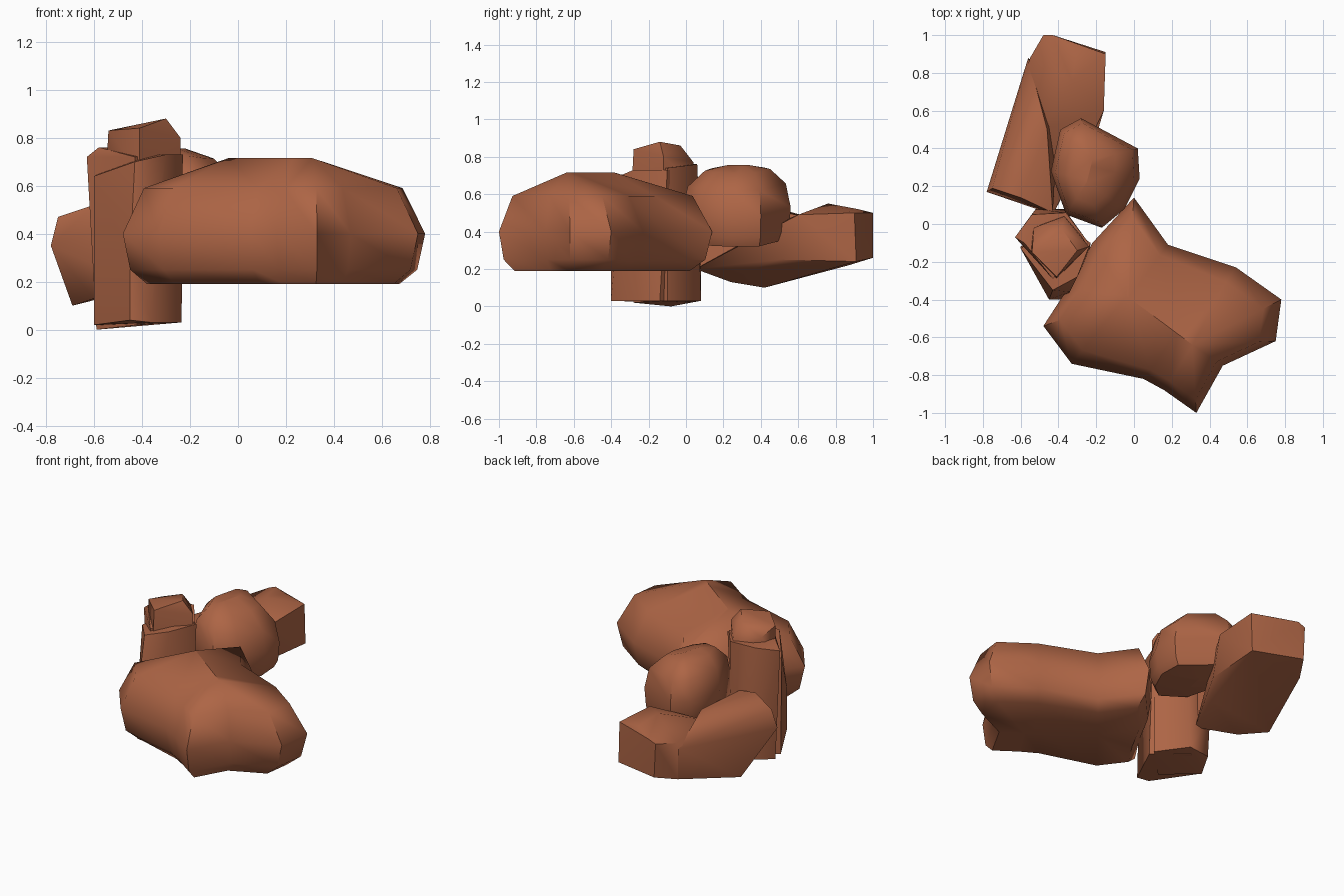
import bpy
import bmesh
from math import radians
from mathutils import Vector
from mathutils.geometry import intersect_point_line

default_cube = bpy.data.objects.get("Cube")
if default_cube:
    bpy.data.objects.remove(default_cube, do_unlink=True)

# Single red clay stone colour
clay = bpy.data.materials.new("red clay stone")
clay.use_nodes = True
clay_colour = (.42, .13, .06, 1)
clay.diffuse_color = clay_colour
shader = next(n for n in clay.node_tree.nodes if n.type == 'BSDF_PRINCIPLED')
shader.inputs["Base Color"].default_value = clay_colour
shader.inputs["Roughness"].default_value = .9


def finish(name, bm):
    """Turn a bmesh into a shaded stone object."""
    bmesh.ops.recalc_face_normals(bm, faces=bm.faces)
    mesh = bpy.data.meshes.new(name)
    bm.to_mesh(mesh)
    bm.free()
    mesh.materials.append(clay)
    stone = bpy.data.objects.new(name, mesh)
    bpy.context.collection.objects.link(stone)
    bpy.ops.object.select_all(action='DESELECT')
    stone.select_set(True)
    bpy.context.view_layer.objects.active = stone
    bpy.ops.object.shade_smooth_by_angle(angle=radians(52))
    return stone


def layered_stone(name, outline, spine, layers, lean=0):
    """Stack plan outlines shrunk towards a spine line; scale 0 closes the ends.

    Lean lowers the stone towards its left side."""
    bm = bmesh.new()
    start, end = (Vector(p) for p in spine)
    rings = []
    for scale, height in layers:
        ring = []
        for corner in outline:
            along = intersect_point_line(Vector(corner), start, end)[1]
            core = start.lerp(end, min(max(along, 0), 1))
            offset = (Vector(corner) - core) * scale
            flat = core + offset
            ring.append(bm.verts.new((flat.x, flat.y, height - lean * offset.x)))
        rings.append(ring)
    count = len(outline)
    for low, high in zip(rings, rings[1:]):
        for i in range(count):
            j = (i + 1) % count
            bm.faces.new((low[i], low[j], high[j], high[i]))
    bmesh.ops.remove_doubles(bm, verts=bm.verts, dist=.001)
    return finish(name, bm)


def hull_stone(name, points):
    """Wrap a chipped convex stone around a few corner points."""
    bm = bmesh.new()
    for point in points:
        bm.verts.new(point)
    bmesh.ops.convex_hull(bm, input=bm.verts)
    loose = [v for v in bm.verts if not v.link_faces]
    bmesh.ops.delete(bm, geom=loose, context='VERTS')
    return finish(name, bm)


# Wide boulder with pointed lobes at the front
boulder_plan = [(0, .14), (.18, -.11), (.54, -.23), (.78, -.4), (.75, -.62),
                (.47, -.75), (.33, -1), (.16, -.88), (.05, -.82),
                (-.33, -.74), (-.48, -.54), (-.35, -.34), (-.22, -.1)]
layered_stone("front_boulder", boulder_plan, [(-.04, -.38), (.31, -.64)],
              [(0, .19), (.77, .19), (.93, .25), (1, .4), (.8, .59), (0, .715)])

# Rounded stone in the middle
round_plan = [(-.28, .56), (.02, .4), (.03, .24), (-.05, .08),
              (-.17, -.02), (-.36, .05), (-.44, .28), (-.39, .5)]
layered_stone("round_stone", round_plan, [(-.25, .22), (-.22, .34)],
              [(0, .33), (.86, .35), (.96, .4), (1, .52), (.88, .65),
               (.5, .73), (0, .755)], lean=.14)

# Upright pillar: front shard, core and slanted cap
hull_stone("pillar_front", [
    (-.6, -.12, .02), (-.6, -.13, .64), (-.45, -.4, .04), (-.43, -.35, .7),
    (-.36, -.4, .03), (-.3, -.28, .73), (-.235, -.14, .03), (-.23, -.1, .73),
    (-.45, -.4, .3), (-.34, -.36, .5), (-.42, .03, .02), (-.4, .02, .73)])
hull_stone("pillar_core", [
    (-.59, -.08, 0), (-.63, -.07, .72), (-.52, .06, .03), (-.52, .08, .3),
    (-.54, .05, .76), (-.37, .08, .03), (-.36, .06, .76), (-.24, -.1, .03),
    (-.24, -.1, .74), (-.42, -.28, .02), (-.43, -.29, .72), (-.58, -.1, .76)])
hull_stone("pillar_cap", [
    (-.55, -.14, .65), (-.54, -.15, .83), (-.41, -.29, .65),
    (-.41, -.28, .84), (-.24, -.12, .65), (-.24, -.12, .8), (-.3, -.14, .88),
    (-.36, .05, .65), (-.37, .04, .77), (-.38, -.03, .86), (-.53, -.02, .8)])

# Long split slab at the back; both halves share the underside
underside = [(-.69, .42, .1), (-.6, .24, .13), (-.43, .05, .2),
             (-.55, .87, .22)]
hull_stone("back_slab_outer", underside + [
    (-.78, .17, .35), (-.75, .19, .47), (-.43, .06, .46), (-.6, .14, .52),
    (-.56, .88, .42), (-.46, .5, .51), (-.53, .5, .52), (-.4, .6, .18)])
hull_stone("back_slab_inner", underside + [
    (-.15, .9, .5), (-.15, .91, .24), (-.16, .6, .49), (-.19, .5, .25),
    (-.3, .92, .52), (-.33, .76, .55), (-.48, 1, .48), (-.43, 1, .5),
    (-.47, 1, .26), (-.55, .88, .46), (-.48, .5, .45), (-.3, .35, .2),
    (-.28, .35, .3)])
